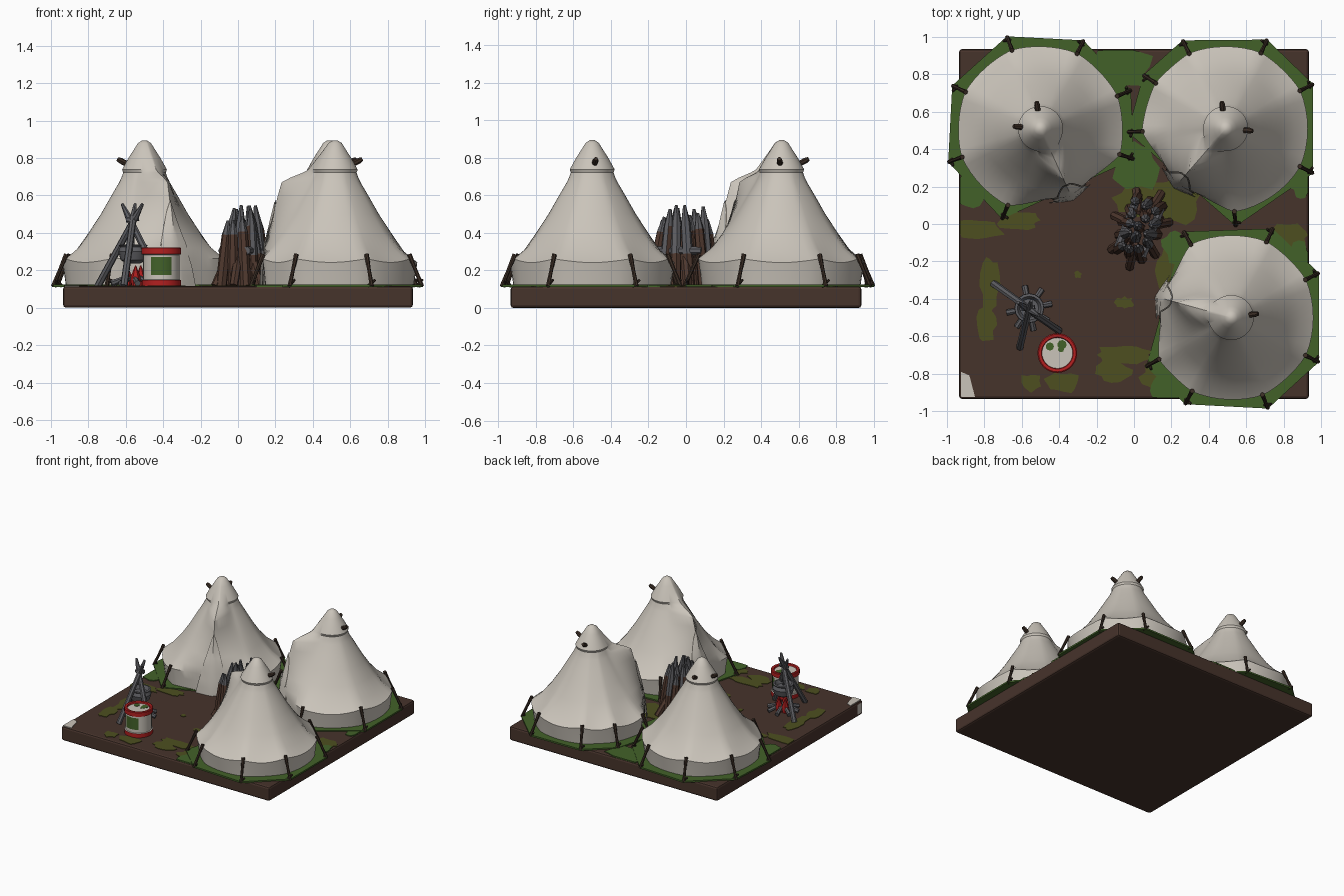
import bpy, bmesh, random
from math import sin, cos, pi, radians
from mathutils import Vector

random.seed(4)
if "Cube" in bpy.data.objects:
    bpy.data.objects.remove(bpy.data.objects["Cube"])


def material(name, r, g, b):
    m = bpy.data.materials.new(name)
    m.use_nodes = True
    m.diffuse_color = (r, g, b, 1)
    node = m.node_tree.nodes["Principled BSDF"]
    node.inputs["Base Color"].default_value = (r, g, b, 1)
    node.inputs["Roughness"].default_value = 0.9
    return m


CANVAS = material("canvas", .59, .55, .49)
EARTH = material("earth", .062, .033, .024)
GRASS = material("grass", .055, .12, .022)
MOSS = material("moss", .075, .078, .014)
WOOD = material("dark wood", .042, .026, .018)
BARK = material("bark", .075, .038, .026)
GREY = material("charred grey", .11, .11, .12)
RED = material("red paint", .45, .014, .014)
SEAM = material("seam shadow", .16, .145, .125)
GROUND = .115


def loft(name, rings, mats, closed=True, caps=True, rule=None, smooth=30):
    """Skin a list of equal point rings; rule(face centre) picks the material."""
    bm = bmesh.new()
    vs = [[bm.verts.new(p) for p in ring] for ring in rings]
    n = len(vs[0])
    for a, b in zip(vs, vs[1:]):
        for i in range(n if closed else n - 1):
            j = (i + 1) % n
            bm.faces.new((a[i], a[j], b[j], b[i]))
    if caps and closed:
        bm.faces.new(vs[0])
        bm.faces.new(vs[-1])
    bmesh.ops.recalc_face_normals(bm, faces=bm.faces)
    if rule:
        for f in bm.faces:
            f.material_index = rule(f.calc_center_median())
    me = bpy.data.meshes.new(name)
    bm.to_mesh(me)
    bm.free()
    for m in mats:
        me.materials.append(m)
    ob = bpy.data.objects.new(name, me)
    bpy.context.collection.objects.link(ob)
    if smooth:
        bpy.ops.object.select_all(action='DESELECT')
        ob.select_set(True)
        bpy.context.view_layer.objects.active = ob
        bpy.ops.object.shade_smooth_by_angle(angle=radians(smooth))
    return ob


def circle(x, y, z, r, n):
    return [(x + r * cos(2 * pi * i / n), y + r * sin(2 * pi * i / n), z) for i in range(n)]


def lathe(name, x, y, profile, mats, n=24, rule=None):
    return loft(name, [circle(x, y, z, r, n) for z, r in profile], mats, rule=rule)


def stick(name, a, b, stops, mats, n=7, rule=None):
    """Straight rod from a to b; stops are (fraction, radius) pairs."""
    a, b = Vector(a), Vector(b)
    q = (b - a).to_track_quat('Z', 'Y')
    rings = [[a.lerp(b, t) + q @ Vector(p) for p in circle(0, 0, 0, r, n)] for t, r in stops]
    return loft(name, rings, mats, rule=rule)


def slab(name, pts, top, mat):
    """Thin flat plate on the ground."""
    return loft(name, [[(x, y, z) for x, y in pts] for z in (GROUND - .003, top)], [mat], smooth=0)


def patch(name, x, y, rx, ry, top, mat, n=16):
    """Irregular ground blob kept inside the tile."""
    w = [random.uniform(.75, 1.2) for _ in range(n)]
    clamp = lambda v: max(-.93, min(.93, v))
    slab(name, [(clamp(x + rx * w[i] * cos(2 * pi * i / n)),
                 clamp(y + ry * w[i] * sin(2 * pi * i / n))) for i in range(n)], top, mat)


# Ground tile
bpy.ops.mesh.primitive_cube_add(size=1, location=(0, 0, GROUND / 2))
tile = bpy.context.object
tile.name = "ground_tile"
tile.scale = (1.87, 1.87, GROUND)
bpy.ops.object.transform_apply(location=False, rotation=False)
bev = tile.modifiers.new("soft_edges", 'BEVEL')
bev.width, bev.segments = .015, 2
tile.data.materials.append(EARTH)

# Moss and grass patches
for p in [(-.83, -.03, .13, .06), (-.77, -.33, .05, .16), (-.79, -.54, .05, .1),
          (-.05, -.7, .16, .05), (-.12, -.78, .1, .06), (-.38, -.85, .1, .05),
          (-.55, -.85, .06, .05), (.22, .12, .13, .12), (.02, .14, .12, .09),
          (.2, -.25, .08, .13), (.13, -.82, .09, .09), (-.05, -.42, .05, .03),
          (-.3, -.27, .02, .02), (-.62, .02, .12, .05), (.82, -.06, .13, .06)]:
    patch("moss_patch", *p, GROUND + .004, MOSS)
for p in [(-.86, .2, .09, .11), (-.08, .84, .17, .13), (0, .3, .12, .14), (.89, .24, .06, .1),
          (.2, -.86, .12, .08), (.22, -.12, .07, .08), (.88, -.18, .07, .08)]:
    patch("grass_patch", *p, GROUND + .007, GRASS)
slab("pale_corner", [(-.925, -.925), (-.85, -.925), (-.88, -.81), (-.925, -.79)], GROUND + .005, CANVAS)
loft("pale_corner_side", [[(-.937, y, z) for y in (-.92, -.86)] for z in (.02, .1)],
     [CANVAS], closed=False, smooth=0)

# Tent profile: height, radius around the back, radius along the door ridge
PROFILE = [(.895, .012, .012), (.88, .035, .038), (.84, .06, .068), (.8, .086, .1),
           (.738, .12, .15), (.722, .114, .18), (.695, .126, .25), (.67, .138, .298),
           (.6, .18, .318), (.5, .238, .345), (.4, .305, .368), (.32, .375, .382),
           (.262, .448, .39), (.2, .438, .397), (GROUND, .428, .4)]


def radii(z):
    for (z0, a0, b0), (z1, a1, b1) in zip(PROFILE, PROFILE[1:]):
        if z >= z1:
            t = (z0 - z) / (z0 - z1)
            return a0 + (a1 - a0) * t, b0 + (b1 - b0) * t
    return PROFILE[-1][1:]


def front_radius(z, d, half):
    """Door ridge (d = 0) falling off to the wall at the corner (d = half)."""
    a, b = radii(z)
    power = 1 + max(0, min(1, (z - .25) / .35))
    dip = .035 * sin(pi * abs(d) / half) if z < .3 else 0
    return a + (b - a) * (1 - min(1, abs(d) / half)) ** power - dip


def tent(cx, cy, stakes, pegs):
    # the door lies between the first and the last stake
    first, last = radians(stakes[0]), radians(stakes[-1] - 360)
    facing, half = (first + last) / 2, (first - last) / 2
    angles = [last + (first - last) * i / 20 for i in range(20)]
    ribs = [radians(s) for s in stakes]
    for a, b in zip(ribs, ribs[1:]):
        angles += [a + (b - a) * i / 8 for i in range(8)]

    def point(z, ang):
        if ang < first - 1e-6:
            r, lift = front_radius(z, ang - facing, half), 0
        else:
            a = max(s for s in ribs if s <= ang + 1e-6)
            b = min([s for s in ribs if s > ang + 1e-6] + [ribs[-1] + 1e-3])
            sag = sin(pi * (ang - a) / (b - a))
            r = radii(z)[0] * (1 - (.02 * sag if z < .7 else 0))
            lift = -.02 * sag if .19 < z < .35 else 0
        return (cx + r * cos(ang), cy + r * sin(ang), z + lift)

    loft("tent_canvas", [[point(p[0], a) for a in angles] for p in PROFILE], [CANVAS], smooth=35)

    # Door: thin seam with a cloth curtain hanging in front of it
    for name, mat, off, wide, top in (("door_seam", SEAM, .006, .34, .58),
                                      ("door_curtain", CANVAS, .01, .328, .57)):
        rings = []
        for k in range(9):
            t = k / 8
            z = top + (GROUND - top) * t
            out = off + (.012 * t * t if mat is CANVAS else 0)
            row = []
            for i in range(-3, 4):
                d = wide * t ** .8 * i / 3
                r = front_radius(z, d, half) + out
                row.append((cx + r * cos(facing + d), cy + r * sin(facing + d), z))
            rings.append(row)
        loft(name, rings, [mat], closed=False)

    # Grass stretched between the stake feet
    slab("tent_grass", [(cx + .525 * cos(s), cy + .525 * sin(s)) for s in ribs], GROUND + .01, GRASS)

    # Stakes with a cross peg
    for s in ribs:
        at = lambda r, z, da=0: (cx + r * cos(s + da), cy + r * sin(s + da), z)
        stick("tent_stake", at(.52, GROUND), at(.445, .285), [(0, .012), (.5, .01), (1, .013)], [WOOD])
        stick("stake_peg", at(.5, GROUND, -.03), at(.51, .15, .05), [(0, .009), (1, .007)], [WOOD])

    # Pole ends poking out below the cap
    for deg in pegs:
        u = Vector((cos(radians(deg)), sin(radians(deg)), 0))
        c = Vector((cx, cy, 0))
        stick("pole_end", c + u * .06 + Vector((0, 0, .75)), c + u * .145 + Vector((0, 0, .795)),
              [(0, .015), (.8, .016), (1, .011)], [WOOD])


tent(-.5, .51, [-18, 23, 64, 110, 154, 200, 247], [175, 98])
tent(.49, .51, [-84, -27, 27, 65, 116, 147, 182], [98, -5])
tent(.52, -.5, [-150, -118, -68, -27, 27, 65, 119], [8])

# Stack of sharpened logs: bark below, charred above
two_tone = lambda c: 1 if c.z > .36 else 0
along, across = Vector((.36, .93, 0)), Vector((.93, -.36, 0))
middle = Vector((.03, -.02, GROUND))
for i in range(5):
    for side in (-1, 0, 1):
        u = (i - 2) / 2
        foot = middle + along * u * .15 + across * side * (.1 - .03 * abs(u))
        head = middle + along * u * .105 + across * side * .05
        head += Vector((random.uniform(-.02, .02), random.uniform(-.02, .02),
                        random.uniform(.34, .445)))
        stick("sharpened_log", foot, head, [(0, .03), (.4, .03), (.78, .026), (1, .008)],
              [BARK, GREY], rule=two_tone)
for i in range(7):
    a = 2 * pi * i / 7 + .4
    foot = middle + across * .15 * cos(a) + along * .22 * sin(a)
    stick("leaning_log", foot, middle + (foot - middle) * .4 + Vector((0, 0, .2)),
          [(0, .024), (.8, .026), (1, .012)], [BARK])
for side in (-1, 1):
    shift = across * side * .07 + Vector((0, 0, .19))
    stick("stack_rail", middle - along * .14 + shift, middle + along * .14 + shift,
          [(0, .022), (1, .022)], [GREY])

# Cooking tripod, pot and fire
fx, fy = -.56, -.45
for foot, head in (((-.75, -.32), (-.51, -.49)), ((-.4, -.57), (-.62, -.42)), ((-.61, -.66), (-.55, -.41))):
    stick("tripod_leg", (*foot, GROUND), (*head, .555), [(0, .02), (.85, .018), (1, .008)], [GREY])
stick("tripod_binding", (-.6, fy, .47), (-.53, fy, .48), [(0, .016), (1, .016)], [GREY])
stick("pot_hook", (fx, fy, .32), (fx, fy, .5), [(0, .006), (1, .006)], [GREY], n=6)
lathe("cooking_pot", fx, fy, [(.235, .035), (.255, .068), (.3, .08), (.325, .07),
                              (.335, .078), (.338, .064), (.31, .05)], [GREY], n=16)
for i in range(8):
    a = 2 * pi * i / 8 + .2
    stick("fire_log", (fx + .12 * cos(a), fy + .12 * sin(a), GROUND + .015),
          (fx + .02 * cos(a), fy + .02 * sin(a), GROUND + .05), [(0, .017), (1, .013)], [GREY])
for i in range(5):
    a = 2 * pi * i / 5
    x, y = fx + .04 * cos(a), fy + .04 * sin(a)
    lathe("flame", x, y, [(GROUND, .02), (.16, .028), (.225, .003)], [RED], n=6)

# Painted drum
dx, dy = -.41, -.69


def drum_paint(c):
    # red hoops, pale body and three green patches
    if c.z < .148 or c.z > .285:
        return 1 if (c.x - dx) ** 2 + (c.y - dy) ** 2 > .005 else 0
    turn = Vector((c.x - dx, c.y - dy)).angle_signed(Vector((0, -1)), 0)
    return 2 if .17 < c.z < .275 and abs(turn) % 2.1 < .6 else 0


lathe("drum", dx, dy, [(GROUND, .105), (.148, .105), (.15, .097), (.175, .097), (.27, .097),
                       (.283, .097), (.286, .106), (.318, .106), (.322, .1), (.32, .085),
                       (.308, .082)], [CANVAS, RED, GRASS], n=32, rule=drum_paint)
for ox, oy, r in ((-.04, .035, .022), (.025, .045, .025), (.02, .02, .016)):
    lathe("drum_top_patch", dx + ox, dy + oy, [(.307, r), (.311, r)], [GRASS], n=9)
